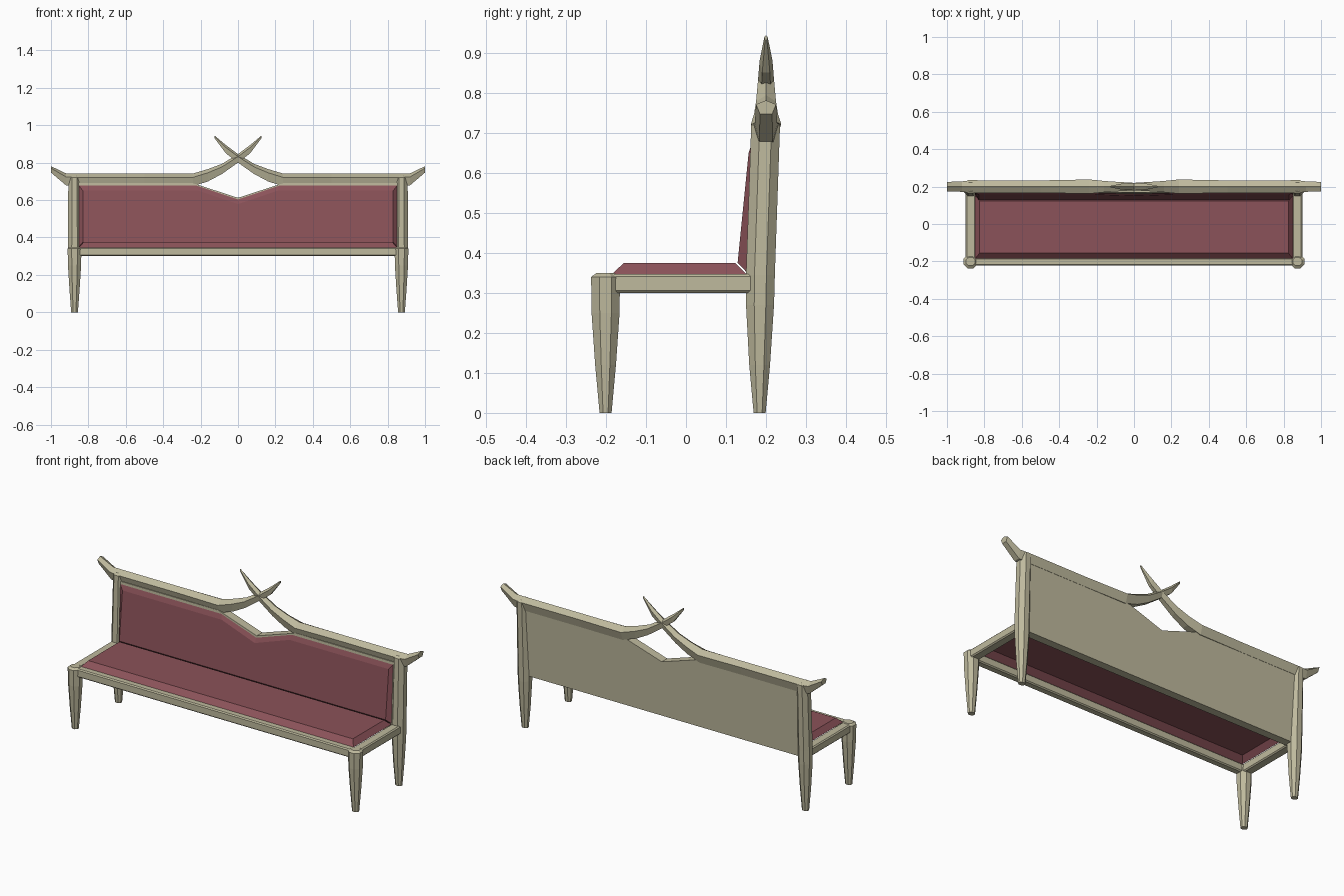
import bpy, bmesh, math

cube = bpy.data.objects.get("Cube")
if cube:
    bpy.data.objects.remove(cube, do_unlink=True)


def make_material(name, rgb):
    mat = bpy.data.materials.new(name)
    mat.use_nodes = True
    color = (*rgb, 1)
    mat.diffuse_color = color
    mat.node_tree.nodes["Principled BSDF"].inputs["Base Color"].default_value = color
    return mat


wood = make_material("pale wood", (0.52, 0.49, 0.34))
fabric = make_material("dusty red fabric", (0.26, 0.085, 0.1))


def make_object(name, rings, mat, cap_start=True, cap_end=True, fix=True):
    """Skin a list of equal-length closed rings."""
    bm = bmesh.new()
    loops = [[bm.verts.new(p) for p in ring] for ring in rings]
    n = len(loops[0])
    for a, b in zip(loops, loops[1:]):
        for i in range(n):
            j = (i + 1) % n
            bm.faces.new((a[i], a[j], b[j], b[i]))
    if cap_start:
        bm.faces.new(loops[0][::-1])
    if cap_end:
        bm.faces.new(loops[-1])
    if fix:
        bmesh.ops.recalc_face_normals(bm, faces=bm.faces)
    mesh = bpy.data.meshes.new(name)
    bm.to_mesh(mesh)
    bm.free()
    mesh.materials.append(mat)
    obj = bpy.data.objects.new(name, mesh)
    bpy.context.collection.objects.link(obj)
    return obj


def octagon(cx, cy, z, hx, hy):
    angles = [math.radians(22.5 + 45 * i) for i in range(8)]
    k = 1 / math.cos(math.radians(22.5))
    return [(cx + hx * k * math.cos(a), cy + hy * k * math.sin(a), z) for a in angles]


def box(name, x0, x1, y0, y1, z0, z1, bevel):
    ring = lambda z: [(x0, y0, z), (x1, y0, z), (x1, y1, z), (x0, y1, z)]
    obj = make_object(name, [ring(z0), ring(z1)], wood)
    if bevel:
        mod = obj.modifiers.new("edge chamfer", "BEVEL")
        mod.width = bevel
        mod.segments = 1
    return obj


# Legs: tapered octagons, the rear pair continuing up as back posts
# each station is height, y centre, half width, half depth
FRONT = [(0, -0.201, 0.018, 0.015), (0.12, -0.201, 0.027, 0.026),
         (0.25, -0.201, 0.035, 0.035), (0.34, -0.201, 0.037, 0.036),
         (0.35, -0.201, 0.025, 0.022)]
REAR = [(0, 0.184, 0.018, 0.015), (0.12, 0.184, 0.027, 0.026),
        (0.27, 0.185, 0.035, 0.035), (0.345, 0.186, 0.036, 0.036),
        (0.72, 0.199, 0.033, 0.036), (0.73, 0.199, 0.022, 0.022)]
# Crest rail: x, centre height, half height, half depth
RAIL = [(1.0, 0.764, 0.017, 0.025), (0.92, 0.711, 0.032, 0.028),
        (0.87, 0.708, 0.034, 0.034), (0.5, 0.708, 0.034, 0.033),
        (0.24, 0.708, 0.034, 0.038), (0.16, 0.733, 0.033, 0.03),
        (0.085, 0.767, 0.027, 0.025), (0, 0.823, 0.023, 0.02),
        (-0.065, 0.872, 0.022, 0.016), (-0.125, 0.937, 0.007, 0.004)]
SECTION = [(0, 1), (1, 0.4), (0.6, -1), (-0.6, -1), (-1, 0.4)]

for side, label in ((1, "left"), (-1, "right")):
    for part, stations in (("front_leg", FRONT), ("rear_leg_and_post", REAR)):
        rings = [octagon(side * 0.874, y, z, hx, hy) for z, y, hx, hy in stations]
        make_object(f"{label}_{part}", rings, wood)
    rings = [[(side * x, 0.2 + hy * u, z + hz * v) for u, v in SECTION]
             for x, z, hz, hy in RAIL]
    make_object(f"{label}_crest_rail", rings, wood)
    xs = sorted((side * 0.848, side * 0.9))
    box(f"{label}_seat_rail", *xs, -0.2, 0.18, 0.3, 0.347, 0.006)

# Front seat rail
box("front_seat_rail", -0.88, 0.88, -0.222, -0.18, 0.3, 0.347, 0.006)

# Seat cushion: open shell with sloping rim
def rectangle(x, y0, y1, z):
    return [(-x, y0, z), (x, y0, z), (x, y1, z), (-x, y1, z)]


make_object("seat_cushion", [rectangle(0.85, -0.186, 0.152, 0.346),
                             rectangle(0.825, -0.155, 0.122, 0.375)],
            fabric, cap_start=False, fix=False)


# Back panel and cushion share a notched outline
def notched(x, bottom, top, notch_x, notch_z, depth):
    right = [(x, bottom), (x, top), (notch_x, top)]
    pts = right + [(0, notch_z)] + [(-px, pz) for px, pz in reversed(right)]
    return [(px, depth(pz), pz) for px, pz in pts]


make_object("back_panel", [
    notched(0.865, 0.3, 0.69, 0.24, 0.612, lambda z: 0.155 + 0.04 * (z - 0.3)),
    notched(0.865, 0.3, 0.69, 0.24, 0.612, lambda z: 0.2 + 0.05 * (z - 0.3))], wood)

make_object("back_cushion", [
    notched(0.85, 0.35, 0.677, 0.22, 0.603, lambda z: 0.153 + 0.04 * (z - 0.35)),
    notched(0.83, 0.375, 0.65, 0.212, 0.578, lambda z: 0.129 + 0.1 * (z - 0.375))],
    fabric, cap_start=False, fix=False)
